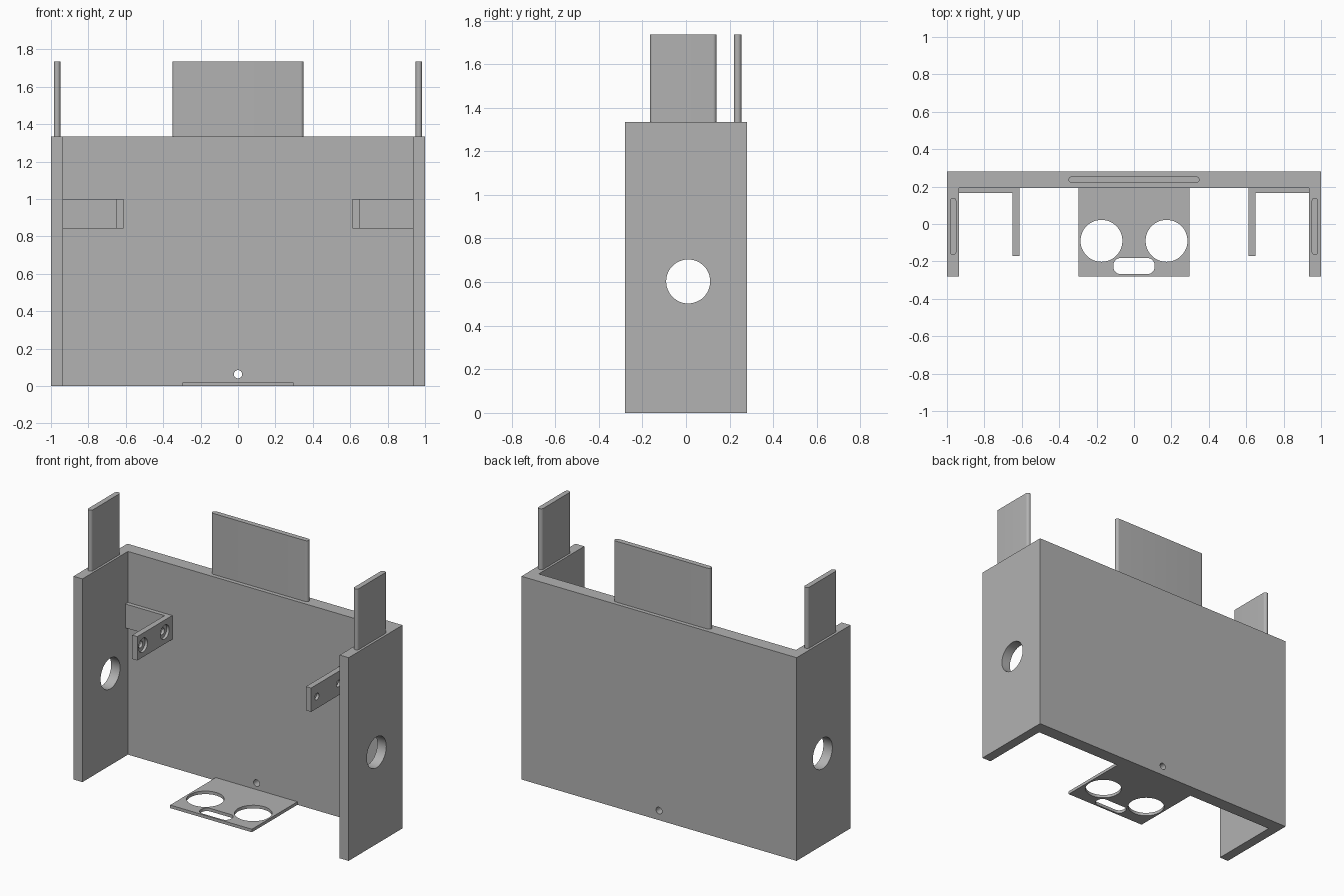
import bpy, bmesh, math
from mathutils import Matrix

if "Cube" in bpy.data.objects:
    bpy.data.objects.remove(bpy.data.objects["Cube"], do_unlink=True)

grey = bpy.data.materials.new("plain_grey")
grey.use_nodes = True
COLOUR = (0.445, 0.445, 0.445, 1)
grey.diffuse_color = COLOUR
grey.node_tree.nodes["Principled BSDF"].inputs["Base Color"].default_value = COLOUR


def prism(name, outline, z0, z1):
    """Extrude a flat xy outline from z0 to z1."""
    bm = bmesh.new()
    face = bm.faces.new([bm.verts.new((x, y, z0)) for x, y in outline])
    top = bmesh.ops.extrude_face_region(bm, geom=[face])["geom"]
    verts = [g for g in top if isinstance(g, bmesh.types.BMVert)]
    bmesh.ops.translate(bm, verts=verts, vec=(0, 0, z1 - z0))
    bmesh.ops.recalc_face_normals(bm, faces=bm.faces)
    mesh = bpy.data.meshes.new(name)
    bm.to_mesh(mesh)
    bm.free()
    mesh.materials.append(grey)
    obj = bpy.data.objects.new(name, mesh)
    bpy.context.collection.objects.link(obj)
    return obj


def rounded(x0, x1, y0, y1, r, steps=10):
    """Rounded rectangle outline."""
    corners = [(x1 - r, y1 - r), (x0 + r, y1 - r), (x0 + r, y0 + r), (x1 - r, y0 + r)]
    return [(cx + r * math.cos(a), cy + r * math.sin(a))
            for i, (cx, cy) in enumerate(corners)
            for a in [(i + j / steps) * math.pi / 2 for j in range(steps + 1)]]


def drill(axis, centre, r, length):
    """Round cutter along an axis."""
    ring = [(r * math.cos(i * math.tau / 48), r * math.sin(i * math.tau / 48)) for i in range(48)]
    obj = prism("cutter", ring, -length / 2, length / 2)
    turn = {"x": Matrix.Rotation(math.pi / 2, 4, "Y"),
            "y": Matrix.Rotation(math.pi / 2, 4, "X"),
            "z": Matrix.Identity(4)}[axis]
    obj.data.transform(Matrix.Translation(centre) @ turn)
    return obj


def cut(obj, cutters):
    """Subtract the cutters, then discard them."""
    for c in cutters:
        mod = obj.modifiers.new("hole", "BOOLEAN")
        mod.operation, mod.solver, mod.object = "DIFFERENCE", "EXACT", c
    bpy.context.view_layer.update()
    mesh = bpy.data.meshes.new_from_object(
        obj.evaluated_get(bpy.context.evaluated_depsgraph_get()))
    obj.modifiers.clear()
    obj.data = mesh
    for c in cutters:
        bpy.data.objects.remove(c, do_unlink=True)


# U-shaped housing: back wall and two side walls
W, D, H = 1.0, 0.28, 1.335
IN_X, IN_Y = 0.935, 0.193
housing = prism("housing", [(-W, -D), (-IN_X, -D), (-IN_X, IN_Y), (IN_X, IN_Y),
                            (IN_X, -D), (W, -D), (W, D), (-W, D)], 0, H)
cut(housing, [drill("x", (-0.97, 0.01, 0.603), 0.101, 0.3),
              drill("x", (0.97, 0.01, 0.603), 0.101, 0.3),
              drill("y", (0, 0.24, 0.063), 0.022, 0.4)])
parts = [housing]

# Upright tabs with rounded ends
TAB_TOP = 1.735
parts.append(prism("back_tab", rounded(-0.35, 0.35, 0.22, 0.254, 0.0168), H, TAB_TOP))
for side, s in (("left", 1), ("right", -1)):
    cx = s * 0.967
    parts.append(prism(side + "_tab", rounded(cx - 0.017, cx + 0.017, -0.165, 0.14, 0.0168),
                       H, TAB_TOP))

    # L bracket with two counterbored screw holes
    bracket = prism(side + "_bracket", [(s * x, y) for x, y in (
        (IN_X, IN_Y), (IN_X, 0.166), (0.65, 0.166), (0.65, -0.17),
        (0.613, -0.17), (0.613, IN_Y))], 0.843, 1.0)
    cutters = []
    for y in (-0.11, 0.115):
        cutters.append(drill("x", (s * 0.63, y, 0.921), 0.022, 0.2))
        cutters.append(drill("x", (s * 0.613, y, 0.921), 0.046, 0.036))
    cut(bracket, cutters)
    parts.append(bracket)

# Base plate with two round openings and a slot
plate = prism("base_plate", [(-0.297, -D), (0.297, -D), (0.297, IN_Y), (-0.297, IN_Y)], 0, 0.02)
cut(plate, [drill("z", (-0.174, -0.09, 0), 0.112, 0.2),
            drill("z", (0.174, -0.09, 0), 0.112, 0.2),
            prism("cutter", rounded(-0.11, 0.11, -0.268, -0.182, 0.038), -0.1, 0.1)])
parts.append(plate)

# Smooth the round surfaces, keep edges sharp
bpy.ops.object.select_all(action="DESELECT")
for p in parts:
    p.select_set(True)
bpy.context.view_layer.objects.active = housing
bpy.ops.object.shade_smooth_by_angle(angle=math.radians(30))
